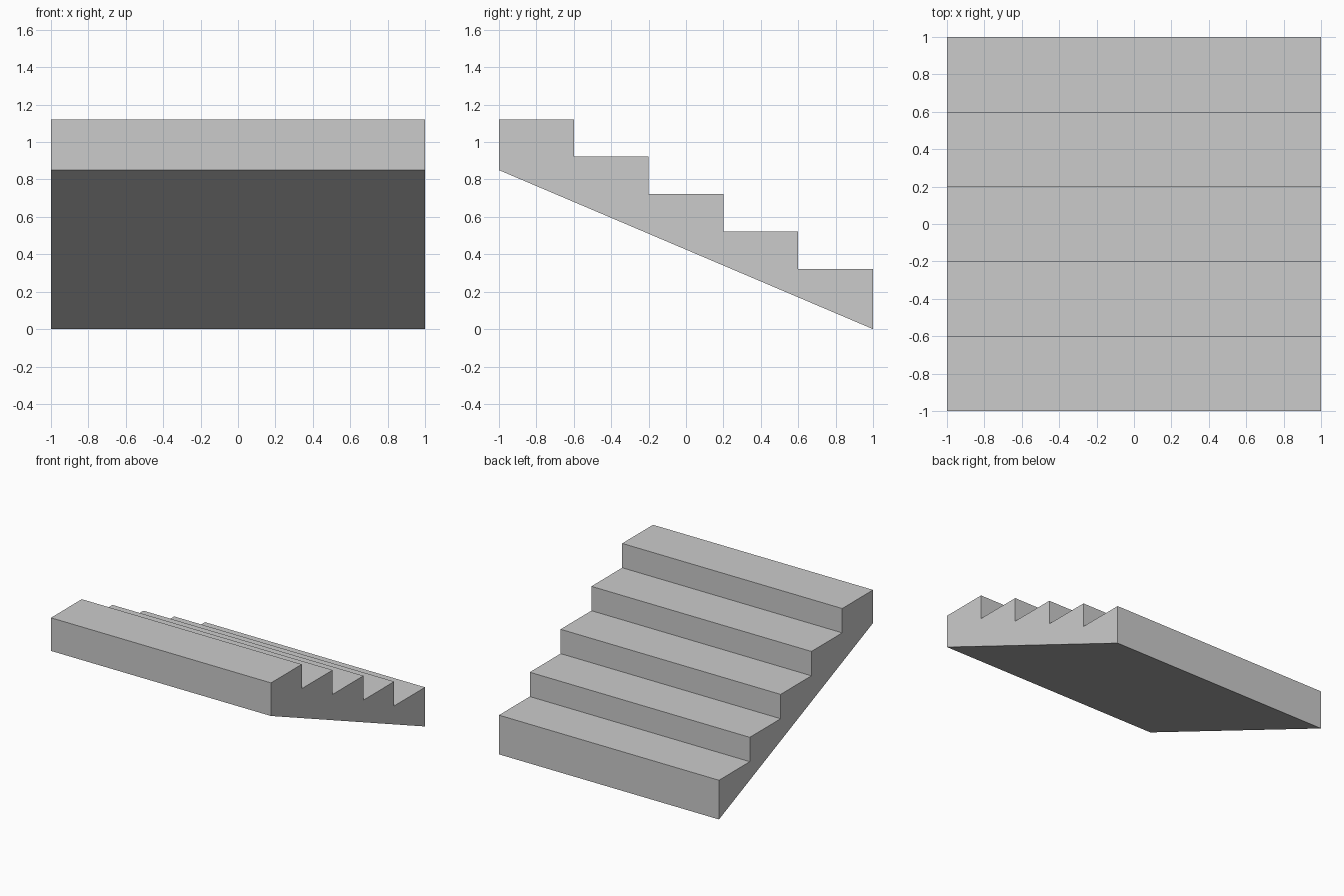
import bpy, bmesh

if "Cube" in bpy.data.objects:
    bpy.data.objects.remove(bpy.data.objects["Cube"])

STEPS, TREAD, RISE = 5, 0.4, 0.2
HALF_WIDTH, LOW_TREAD_Z, UNDERSIDE_Z = 1.0, 0.322, 0.85

# side profile in (y, z): sloped underside, then steps climbing towards the front
profile = [(-1.0, UNDERSIDE_Z), (1.0, 0.0)]
for i in range(STEPS):
    z = LOW_TREAD_Z + i * RISE
    profile += [(1.0 - i * TREAD, z), (1.0 - (i + 1) * TREAD, z)]

# extrude the profile across the width
bm = bmesh.new()
side = bm.faces.new([bm.verts.new((-HALF_WIDTH, y, z)) for y, z in profile])
extruded = bmesh.ops.extrude_face_region(bm, geom=[side], use_keep_orig=True)
moved = [v for v in extruded["geom"] if isinstance(v, bmesh.types.BMVert)]
bmesh.ops.translate(bm, verts=moved, vec=(2 * HALF_WIDTH, 0, 0))
bmesh.ops.recalc_face_normals(bm, faces=bm.faces)

# stair flight object
mesh = bpy.data.meshes.new("stair_flight")
bm.to_mesh(mesh)
bm.free()
bpy.context.collection.objects.link(bpy.data.objects.new("stair_flight", mesh))
